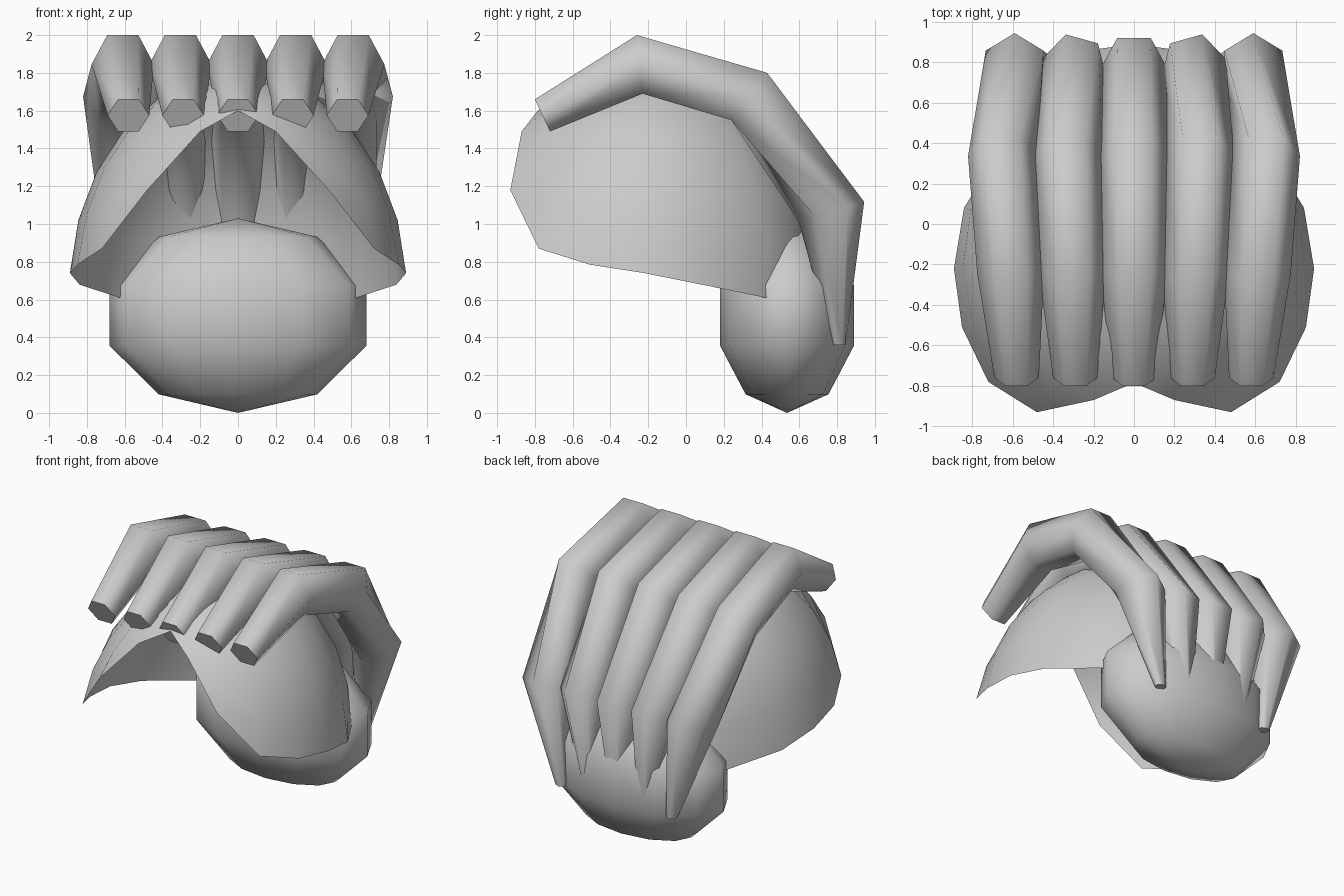
import bpy, bmesh, math
from mathutils import Vector

if "Cube" in bpy.data.objects:
    bpy.data.objects.remove(bpy.data.objects["Cube"])

grey = bpy.data.materials.new("soft_grey")
grey.use_nodes = True
COLOR = (0.6, 0.6, 0.6, 1)
grey.diffuse_color = COLOR
grey.node_tree.nodes["Principled BSDF"].inputs["Base Color"].default_value = COLOR


def finish(bm, name, angle):
    bmesh.ops.recalc_face_normals(bm, faces=bm.faces)
    mesh = bpy.data.meshes.new(name)
    bm.to_mesh(mesh)
    bm.free()
    mesh.materials.append(grey)
    obj = bpy.data.objects.new(name, mesh)
    bpy.context.collection.objects.link(obj)
    bpy.ops.object.select_all(action="DESELECT")
    obj.select_set(True)
    bpy.context.view_layer.objects.active = obj
    bpy.ops.object.shade_smooth_by_angle(angle=math.radians(angle))
    return obj


def bridge(bm, a, b, closed):
    n = len(a)
    for k in range(n if closed else n - 1):
        m = (k + 1) % n
        bm.faces.new((a[k], a[m], b[m], b[k]))


# Strand stations: outer (y, z), inner (y, z), half width, sideways spread, roll
STATIONS = [
    ((-0.80, 1.66), (-0.72, 1.49), 0.11, 0.58, 0),
    ((-0.26, 2.00), (-0.23, 1.69), 0.165, 0.61, 0),
    ((0.43, 1.80), (0.24, 1.55), 0.17, 0.65, 0),
    ((0.92, 1.11), (0.62, 1.02), 0.165, 0.59, 15),
    ((0.84, 0.36), (0.78, 0.36), 0.04, 0.45, 15),
]


def strand(name, i):
    bm = bmesh.new()
    rings = []
    for outer, inner, width, spread, roll in STATIONS:
        o, n = Vector((0, *outer)), Vector((0, *inner))
        centre = (o + n) / 2 + Vector((spread * i * 0.5, 0, 0))
        up = (o - n) / 2 / math.sin(math.pi / 3)
        ring = []
        for k in range(6):
            a = math.radians(60 * k + roll * i)
            ring.append(bm.verts.new(centre + Vector((width * math.cos(a), 0, 0)) + up * math.sin(a)))
        rings.append(ring)
    for a, b in zip(rings, rings[1:]):
        bridge(bm, a, b, True)
    bm.faces.new(rings[0])
    bm.faces.new(rings[-1])
    finish(bm, name, 65)


NAMES = ["right_outer", "right_inner", "middle", "left_inner", "left_outer"]
for index, side in enumerate(NAMES):
    strand(side + "_strand", index - 2)

# Domed shell: columns rise from a shaped rim to a common crown
RIM = [(0, -0.785, 1.6), (0.2, -0.87, 1.49), (0.48, -0.93, 1.18), (0.72, -0.78, 0.87),
       (0.85, -0.51, 0.785), (0.89, -0.22, 0.74), (0.84, 0.08, 0.68), (0.63, 0.42, 0.61),
       (0.38, 0.62, 0.58), (0, 0.7, 0.57)]
CENTRE_Y, BASE_Z, HEIGHT, ROWS = -0.15, 0.65, 1.15, 6
loop = RIM + [(-x, y, z) for x, y, z in RIM[-2:0:-1]]
bm = bmesh.new()
rows = []
for r in range(ROWS):
    row = []
    for x, y, z in loop:
        low = math.asin((z - BASE_Z) / HEIGHT)
        phi = low + (math.pi / 2 - low) * r / ROWS
        s = math.cos(phi) / math.cos(low)
        row.append(bm.verts.new((x * s, CENTRE_Y + (y - CENTRE_Y) * s, BASE_Z + HEIGHT * math.sin(phi))))
    rows.append(row)
for a, b in zip(rows, rows[1:]):
    bridge(bm, a, b, True)
crown = bm.verts.new((0, CENTRE_Y, BASE_Z + HEIGHT))
for k, v in enumerate(rows[-1]):
    bm.faces.new((v, rows[-1][(k + 1) % len(loop)], crown))
finish(bm, "cap_shell", 65)

# Rounded bun at the lower back
bm = bmesh.new()
bmesh.ops.create_uvsphere(bm, u_segments=12, v_segments=5, radius=1)
bmesh.ops.scale(bm, vec=(0.715, 0.373, 0.515), verts=bm.verts)
bmesh.ops.translate(bm, vec=(0, 0.535, 0.515), verts=bm.verts)
finish(bm, "bun", 65)
